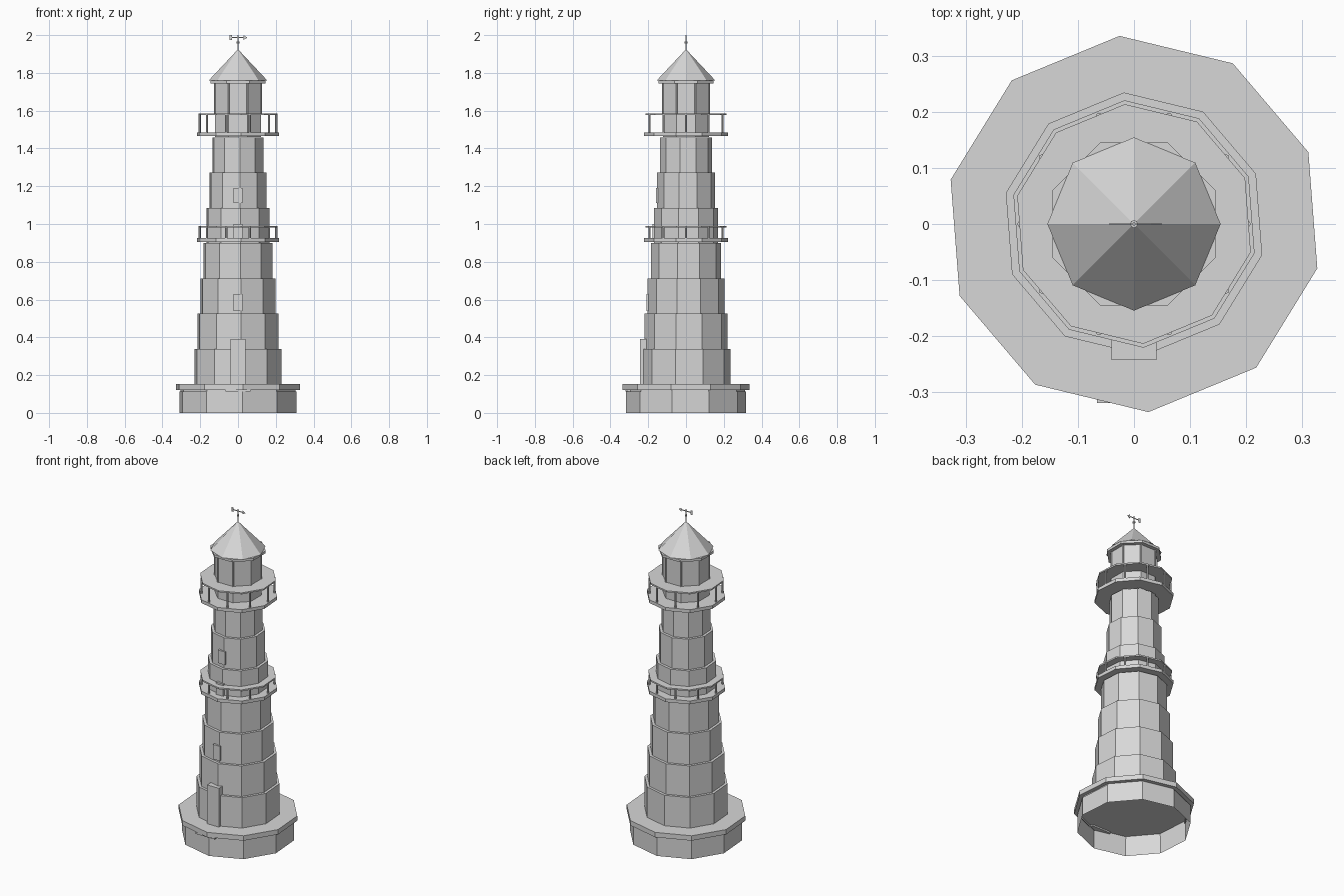
import bpy, bmesh, math
from mathutils import Vector

if "Cube" in bpy.data.objects:
    bpy.data.objects.remove(bpy.data.objects["Cube"])

grey = bpy.data.materials.new("plain_grey")
grey.diffuse_color = (0.68, 0.68, 0.68, 1)
grey.use_nodes = True
grey.node_tree.nodes["Principled BSDF"].inputs["Base Color"].default_value = grey.diffuse_color
PHASE = math.radians(22.4)   # turn of the ten-sided masonry
FLAT = math.radians(22.5)    # octagon with a flat side to the front


def finish(name, bm, recalc=True):
    if recalc:
        bmesh.ops.recalc_face_normals(bm, faces=bm.faces)
    mesh = bpy.data.meshes.new(name)
    bm.to_mesh(mesh)
    bm.free()
    mesh.materials.append(grey)
    obj = bpy.data.objects.new(name, mesh)
    bpy.context.collection.objects.link(obj)
    return obj


def prism(name, r, z0, z1, sides=10, phase=PHASE, top=None, centre=(0, 0), caps=True):
    """Upright prism, a pyramid when top is 0, or an open tube without caps."""
    bm = bmesh.new()

    def ring(rad, z):
        return [bm.verts.new((centre[0] + rad * math.cos(phase + math.tau * i / sides),
                              centre[1] + rad * math.sin(phase + math.tau * i / sides), z))
                for i in range(sides)]
    low = ring(r, z0)
    if caps:
        bm.faces.new(low)
    if top == 0:
        tip = bm.verts.new((*centre, z1))
        for i in range(sides):
            bm.faces.new((low[i], low[(i + 1) % sides], tip))
    else:
        high = ring(r if top is None else top, z1)
        if caps:
            bm.faces.new(high)
        for i in range(sides):
            j = (i + 1) % sides
            bm.faces.new((low[i], low[j], high[j], high[i]))
    return finish(name, bm, caps)


def box(name, lo, hi):
    bm = bmesh.new()
    bmesh.ops.create_cube(bm, size=1)
    lo, hi = Vector(lo), Vector(hi)
    for v in bm.verts:
        v.co = (lo + hi) / 2 + v.co * (hi - lo)
    return finish(name, bm)


# Hollow stone base open below, recessed neck, overhanging cap, front step
prism("base", 0.319, 0, 0.113, caps=False)
prism("base_neck", 0.313, 0.108, 0.124, caps=False)
prism("base_cap", 0.3375, 0.122, 0.152)
box("front_step", (-0.066, -0.32, 0.113), (0.066, -0.28, 0.122))

# Seven stepped tower tiers
for i in range(7):
    z = 0.152 + 0.1867 * i
    prism(f"tower_tier_{i + 1}", 0.236 - 0.0163 * i, z, z + 0.1867)

# Door and windows
box("door", (-0.04, -0.243, 0.152), (0.04, -0.2, 0.39))
box("lower_window", (-0.024, -0.21, 0.54), (0.024, -0.17, 0.63))
box("gallery_door", (-0.024, -0.178, 0.92), (0.024, -0.14, 1.0))
box("upper_window", (-0.024, -0.16, 1.11), (0.024, -0.12, 1.19))

# Two galleries: deck, posts and the plate they carry
for name, z, h in (("lower", 0.905, 0.085), ("upper", 1.465, 0.12)):
    prism(f"{name}_gallery_deck", 0.222, z, z + 0.02)
    prism(f"{name}_gallery_plate", 0.215, z + h - 0.009, z + h)
    for i in range(10):
        a = math.tau * i / 10
        prism(f"{name}_gallery_post", 0.006, z + 0.015, z + h - 0.004, 6, a,
              centre=(0.203 * math.cos(a), 0.203 * math.sin(a)))

# Lantern room with corner mullions, eave and roof
prism("lantern_room", 0.133, 1.46, 1.75, 8, FLAT)
for i in range(8):
    a = FLAT + math.tau * i / 8
    prism("lantern_mullion", 0.006, 1.58, 1.75, 6, a,
          centre=(0.131 * math.cos(a), 0.131 * math.sin(a)))
prism("eave", 0.158, 1.745, 1.76, 8, FLAT)
prism("roof", 0.155, 1.76, 1.925, 8, 0, top=0)

# Weather vane
prism("vane_pole", 0.003, 1.91, 2.0, 6, 0)
prism("vane_collar", 0.007, 1.955, 1.965, 8, 0)
box("vane_arm", (-0.045, -0.001, 1.985), (0.04, 0.001, 1.99))
box("vane_tail", (-0.045, -0.001, 1.974), (-0.032, 0.001, 2.0))
bm = bmesh.new()
front = [bm.verts.new((x, -0.001, z)) for x, z in ((0.03, 1.975), (0.05, 1.987), (0.03, 1.999))]
face = bm.faces.new(front)
move = bmesh.ops.extrude_face_region(bm, geom=[face])["geom"]
bmesh.ops.translate(bm, vec=(0, 0.002, 0), verts=[g for g in move if isinstance(g, bmesh.types.BMVert)])
finish("vane_head", bm)
